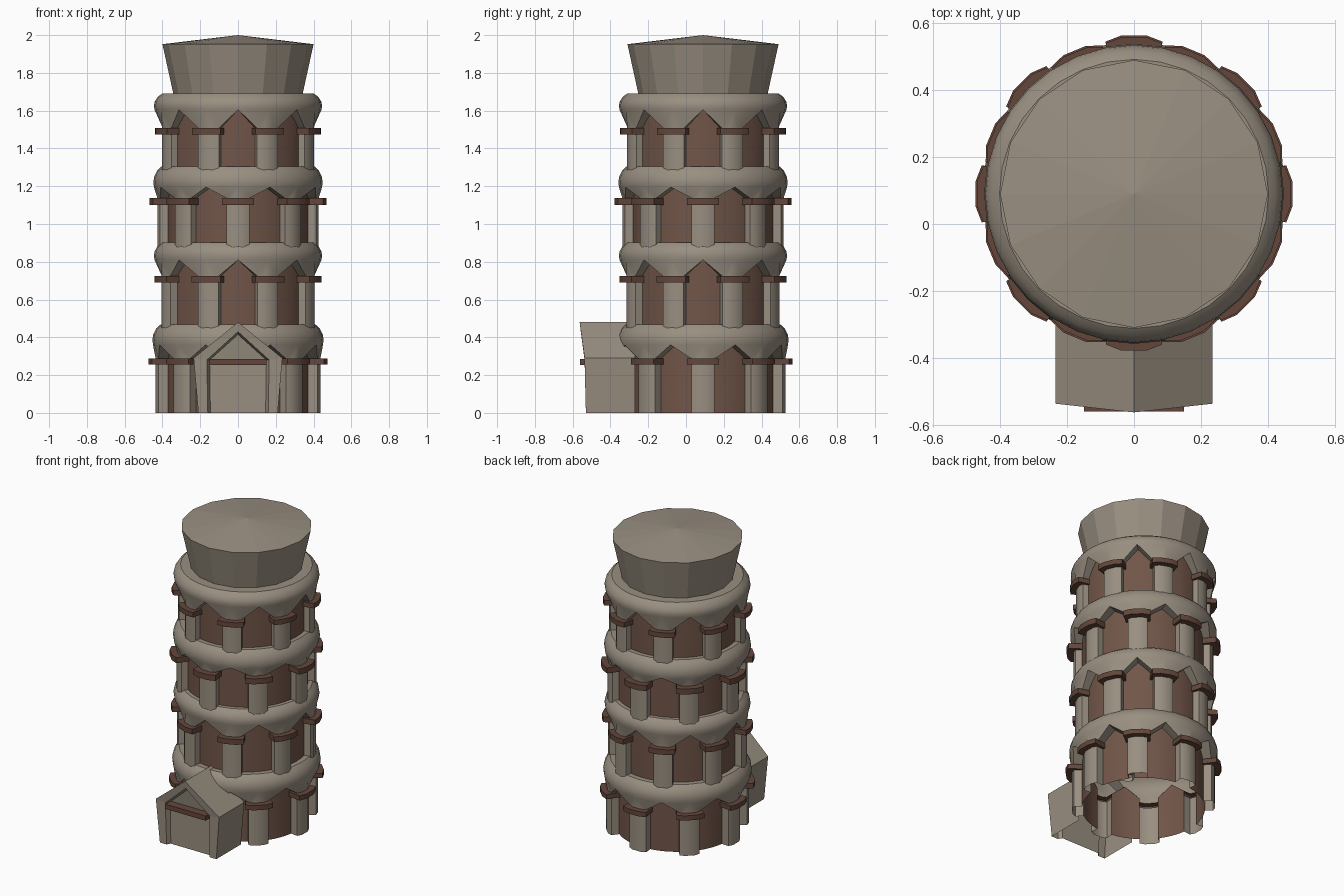
import bpy, bmesh, math
from mathutils import Vector

if "Cube" in bpy.data.objects:
    bpy.data.objects.remove(bpy.data.objects["Cube"])

CY = 0.09      # tower axis in y
RW = 0.375     # recessed wall radius


def material(name, rgb):
    m = bpy.data.materials.new(name)
    m.diffuse_color = (*rgb, 1)
    m.use_nodes = True
    m.node_tree.nodes["Principled BSDF"].inputs["Base Color"].default_value = m.diffuse_color
    return m


MATS = [material("stone", (0.32, 0.275, 0.22)),
        material("brown_wall", (0.165, 0.092, 0.065)),
        material("brown_trim", (0.125, 0.062, 0.043))]


def P(deg, r, z):
    a = math.radians(deg)
    return Vector((r * math.sin(a), CY - r * math.cos(a), z))


class Builder:
    def __init__(self):
        self.bm = bmesh.new()

    def face(self, pts, mat=0):
        f = self.bm.faces.new([self.bm.verts.new(p) for p in pts])
        f.material_index = mat

    def strip(self, a, b, mat=0):
        for i in range(len(a) - 1):
            self.face([a[i], a[i + 1], b[i + 1], b[i]], mat)

    def finish(self, name, angle=None):
        bm = self.bm
        bmesh.ops.remove_doubles(bm, verts=bm.verts, dist=0.0004)
        bmesh.ops.recalc_face_normals(bm, faces=bm.faces)
        me = bpy.data.meshes.new(name)
        bm.to_mesh(me)
        bm.free()
        for m in MATS:
            me.materials.append(m)
        ob = bpy.data.objects.new(name, me)
        bpy.context.collection.objects.link(ob)
        if angle:
            bpy.ops.object.select_all(action='DESELECT')
            bpy.context.view_layer.objects.active = ob
            ob.select_set(True)
            bpy.ops.object.shade_smooth_by_angle(angle=math.radians(angle))
        return ob


def tier(name, z0, zc, zt, zp, ztop, off, rc, rcap, rb):
    b = Builder()
    col = [(-8.7, RW), (-8.3, rc - 0.012), (-4, rc), (4, rc), (8.3, rc - 0.012), (8.7, RW)]
    cap = [(-11.2, RW), (-10.6, rcap - 0.012), (-4.5, rcap), (4.5, rcap),
           (10.6, rcap - 0.012), (11.2, RW)]

    def sec(a, pts, z):
        return [P(a + d, r, z) for d, r in pts]

    for k in range(8):
        a = off + 45 * k
        # column shaft and capital
        top = sec(a, col, zt)
        b.strip(sec(a, col, z0), sec(a, col, zc))
        rings = [sec(a, col, zc), sec(a, cap, zc), sec(a, cap, zt), top]
        for lo, hi in zip(rings, rings[1:]):
            b.strip(lo, hi, 2)
        # pointed flare above the column
        apex = P(a, rb - 0.003, zp)
        for i in range(1, 4):
            b.face([top[i], top[i + 1], apex])
        for s, i, j in ((1, 4, 5), (-1, 1, 0)):
            q, m = P(a + s * 11.25, rb - 0.003, zp), P(a + s * 22.5, rb - 0.003, zp)
            b.face([top[i], apex, q])
            b.face([top[i], q, m])
            b.face([top[i], m, P(a + s * 22.5, RW, zp), top[j]])
        # recessed wall with pointed top
        angs = [8.7, 15.6, 22.5, 29.4, 36.3]
        hs = [zt, (zt + zp) / 2, zp, (zt + zp) / 2, zt]
        b.strip([P(a + d, RW, z0) for d in angs],
                [P(a + d, RW, h) for d, h in zip(angs, hs)], 1)
    # rounded ledge
    h = ztop - zp
    prof = [(rb - 0.003, zp), (rb, zp + 0.25 * h), (rb - 0.004, zp + 0.5 * h),
            (rb - 0.02, zp + 0.8 * h), (rb - 0.043, ztop), (0.33, ztop)]
    for (r0, h0), (r1, h1) in zip(prof, prof[1:]):
        b.strip([P(off + 11.25 * i, r0, h0) for i in range(33)],
                [P(off + 11.25 * i, r1, h1) for i in range(33)])
    b.finish(name, 35)


tier("ground_arcade", 0.0, 0.255, 0.287, 0.36, 0.468, 0, 0.437, 0.475, 0.453)
tier("second_arcade", 0.43, 0.69, 0.725, 0.81, 0.903, 22.5, 0.428, 0.465, 0.445)
tier("third_arcade", 0.85, 1.10, 1.137, 1.195, 1.305, 0, 0.428, 0.47, 0.448)
tier("fourth_arcade", 1.27, 1.475, 1.508, 1.605, 1.69, 22.5, 0.423, 0.46, 0.445)

# flared drum with shallow cone top
d = Builder()
lo = [P(22.5 * i, 0.342, 1.688) for i in range(17)]
hi = [P(22.5 * i, 0.40, 1.952) for i in range(17)]
d.strip(lo, hi)
for i in range(16):
    d.face([hi[i], hi[i + 1], Vector((0, CY, 2.0))])
d.face(lo[:16])
d.finish("top_drum")


# gabled entrance porch
def gable(x0, x1, ze, za, y0, y1, y2):
    return [Vector(p) for p in ((-x0, y0, 0), (-x1, y1, ze), (0, y2, za),
                                (x1, y1, ze), (x0, y0, 0))]


p = Builder()
outer = gable(0.21, 0.235, 0.29, 0.48, -0.53, -0.537, -0.563)
back = gable(0.21, 0.235, 0.29, 0.48, -0.27, -0.27, -0.27)
door = gable(0.16, 0.165, 0.28, 0.43, -0.53, -0.537, -0.557)
panel = gable(0.146, 0.15, 0.28, 0.415, -0.505, -0.505, -0.525)
p.strip(outer, back)
p.strip(outer, door)
p.strip(door, panel)
p.face([panel[0], panel[1], panel[3], panel[4]])
p.face(panel[1:4])
p.finish("entrance_porch")

# lintel across the porch door
q = Builder()
bmesh.ops.create_cube(q.bm, size=1)
for v in q.bm.verts:
    v.co = Vector((v.co.x * 0.30, -0.527 + v.co.y * 0.066, 0.27 + v.co.z * 0.032))
for f in q.bm.faces:
    f.material_index = 2
q.finish("door_lintel")
